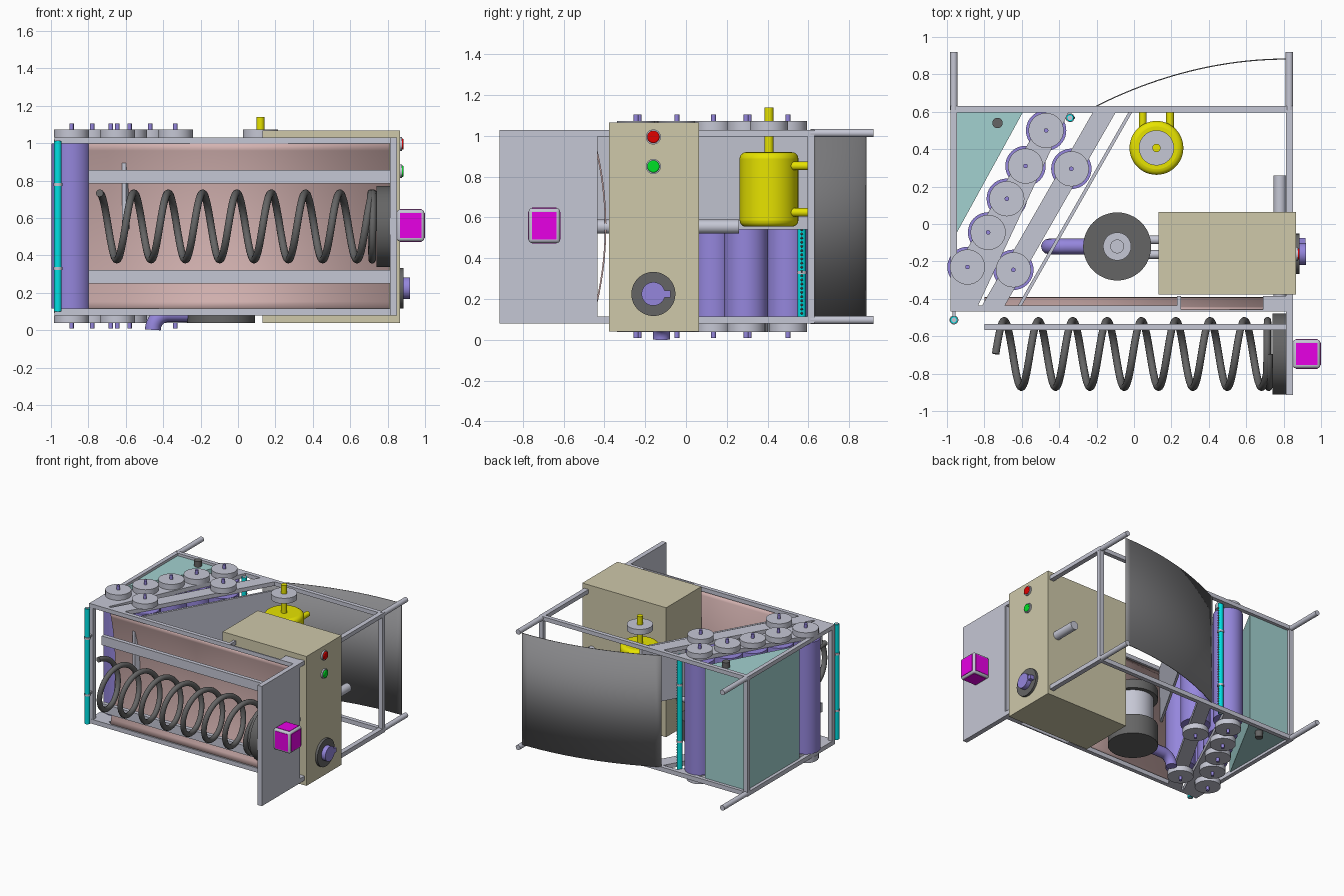
import bpy, bmesh, math
from mathutils import Vector, Matrix

if "Cube" in bpy.data.objects:
    bpy.data.objects.remove(bpy.data.objects["Cube"])

def mat(name, c):
    m = bpy.data.materials.new(name)
    m.diffuse_color = (*c, 1)
    m.use_nodes = True
    m.node_tree.nodes["Principled BSDF"].inputs["Base Color"].default_value = m.diffuse_color
    return m

PURPLE = mat("purple", (0.30, 0.24, 0.72))
STEEL = mat("steel", (0.56, 0.57, 0.66))
DARK = mat("dark_grey", (0.13, 0.13, 0.13))
SHEET = mat("sheet_grey", (0.24, 0.24, 0.25))
BEIGE = mat("beige", (0.62, 0.58, 0.40))
PINK = mat("pink", (0.66, 0.45, 0.44))
TEAL = mat("teal", (0.36, 0.64, 0.63))
CYAN = mat("cyan", (0.0, 0.75, 0.78))
YELLOW = mat("yellow", (0.80, 0.77, 0.0))
MAGENTA = mat("magenta", (0.80, 0.0, 0.78))
RED = mat("red", (0.75, 0.0, 0.0))
GREEN = mat("green", (0.0, 0.75, 0.02))

def finish(name, bm, m):
    bmesh.ops.recalc_face_normals(bm, faces=bm.faces)
    me = bpy.data.meshes.new(name)
    bm.to_mesh(me)
    bm.free()
    ob = bpy.data.objects.new(name, me)
    bpy.context.collection.objects.link(ob)
    if m:
        me.materials.append(m)
    return ob

def bevel(ob, w, n=3):
    b = ob.modifiers.new("bevel", 'BEVEL')
    b.width, b.segments, b.limit_method = w, n, 'ANGLE'
    return ob

def box(name, x0, x1, y0, y1, z0, z1, m=STEEL):
    bm = bmesh.new()
    bmesh.ops.create_cube(bm, size=1, matrix=Matrix.Translation(((x0+x1)/2, (y0+y1)/2, (z0+z1)/2))
                          @ Matrix.Diagonal((x1-x0, y1-y0, z1-z0, 1)))
    return finish(name, bm, m)

def cyl(name, p0, p1, r, m=STEEL, seg=32):
    a, b = Vector(p0), Vector(p1)
    d = b - a
    bm = bmesh.new()
    bmesh.ops.create_cone(bm, cap_ends=True, segments=seg, radius1=r, radius2=r, depth=d.length,
                          matrix=Matrix.Translation((a+b)/2) @ d.to_track_quat('Z', 'Y').to_matrix().to_4x4())
    return finish(name, bm, m)

def vcyl(name, x, y, z0, z1, r, m=STEEL, seg=32):
    return cyl(name, (x, y, z0), (x, y, z1), r, m, seg)

def prism(name, pts, z0, z1, m=STEEL):
    bm = bmesh.new()
    f = bm.faces.new([bm.verts.new((x, y, z0)) for x, y in pts])
    ext = bmesh.ops.extrude_face_region(bm, geom=[f])
    bmesh.ops.translate(bm, vec=(0, 0, z1-z0), verts=[v for v in ext["geom"] if isinstance(v, bmesh.types.BMVert)])
    return finish(name, bm, m)

def strip(name, line, offset, thick, m):
    # sweep a polyline along an offset vector, then thicken it
    bm = bmesh.new()
    a = [bm.verts.new(p) for p in line]
    b = [bm.verts.new(Vector(p) + Vector(offset)) for p in line]
    for i in range(len(line)-1):
        bm.faces.new((a[i], a[i+1], b[i+1], b[i]))
    ob = finish(name, bm, m)
    s = ob.modifiers.new("solid", 'SOLIDIFY')
    s.thickness, s.offset = thick, 0
    return ob

def tube(name, pts, r, m):
    cu = bpy.data.curves.new(name, 'CURVE')
    cu.dimensions, cu.bevel_depth, cu.bevel_resolution, cu.use_fill_caps = '3D', r, 4, True
    s = cu.splines.new('POLY')
    s.points.add(len(pts)-1)
    for p, q in zip(s.points, pts):
        p.co = (*q, 1)
    cu.materials.append(m)
    ob = bpy.data.objects.new(name, cu)
    bpy.context.collection.objects.link(ob)
    return ob

# frame: identical top and bottom layers
ROW1 = [(-0.47, 0.50), (-0.58, 0.31), (-0.68, 0.135), (-0.78, -0.045), (-0.89, -0.23)]
ROW2 = [(-0.335, 0.295), (-0.645, -0.245)]
for lv, z0, z1 in (("top", 0.998, 1.03), ("bottom", 0.08, 0.115)):
    zc = (z0+z1)/2
    box(lv+"_rear_rail", -0.98, 0.85, 0.597, 0.63, z0, z1)
    box(lv+"_left_rail", -0.98, -0.947, -0.467, 0.597, z0, z1)
    box(lv+"_right_rail", 0.812, 0.85, -0.467, 0.597, z0, z1)
    box(lv+"_front_rail", -0.947, 0.23, -0.467, -0.435, z0, z1)
    box(lv+"_front_lip", 0.25, 0.69, -0.467, -0.457, z0, z1)
    box(lv+"_slot_end_left", 0.23, 0.25, -0.467, -0.385, z0, z1)
    box(lv+"_slot_end_right", 0.69, 0.812, -0.467, -0.385, z0, z1)
    for x in (-0.963, 0.831):
        cyl(lv+"_rear_arm", (x, 0.61, zc), (x, 0.92, zc), 0.02)
    # diagonal bearing bars
    prism(lv+"_roller_bar_a", [(-0.948, -0.435), (-0.833, -0.435), (-0.35, 0.597), (-0.47, 0.597), (-0.948, -0.23)], z0, z1)
    prism(lv+"_roller_bar_b", [(-0.812, -0.435), (-0.69, -0.435), (-0.098, 0.597), (-0.22, 0.597)], z0, z1)
for i, (x, y) in enumerate([(-0.963, 0.613), (0.831, 0.613), (-0.963, -0.45), (0.831, -0.45)]):
    box("corner_post_%d" % i, x-0.017, x+0.018, y-0.016, y+0.017, 0.1, 1.01)

# rollers with pulleys and pins
for x, y in ROW1 + ROW2:
    vcyl("roller", x, y, 0.115, 0.998, 0.108, PURPLE, 40)
    vcyl("roller_pin", x, y, 0.008, 1.105, 0.012, PURPLE, 16)
    for z0, z1 in ((0.038, 0.08), (1.03, 1.073)):
        vcyl("roller_pulley", x, y, z0, z1, 0.094)

# teal hopper, drain stubs and dividing sheet
prism("hopper", [(-0.955, 0.605), (-0.59, 0.605), (-0.955, -0.06)], 0.1, 1.01, TEAL)
vcyl("hopper_stub_top", -0.73, 0.54, 1.0, 1.055, 0.028, DARK)
vcyl("hopper_stub_bottom", -0.73, 0.54, 0.05, 0.11, 0.028, DARK)
prism("divider_sheet", [(-0.62, -0.435), (-0.60, -0.435), (-0.01, 0.597), (-0.03, 0.597)], 0.54, 1.0)

# spray pipes
for x, y in ((-0.963, -0.513), (-0.342, 0.568)):
    vcyl("spray_pipe", x, y, 0.1, 1.013, 0.02, CYAN, 24)
    vcyl("spray_pipe_core", x, y, 0.098, 1.015, 0.013, STEEL, 16)
    for z in (0.33, 0.78):
        vcyl("spray_pipe_clip", x, y, z-0.008, z+0.008, 0.024, STEEL, 24)
        if x < -0.9:
            box("spray_bracket", x-0.008, x+0.008, y+0.015, -0.46, z-0.008, z+0.008)
bm = bmesh.new()
for i in range(42):
    bmesh.ops.create_icosphere(bm, subdivisions=1, radius=0.007, matrix=Matrix.Translation((-0.322, 0.568, 0.13+i*0.0205)))
finish("spray_nozzles", bm, DARK)

# rear curved guide sheet
N = 24
arc = []
for i in range(N+1):
    t = i/N
    arc.append((-0.22+1.04*t, 0.62+0.262*(1-(1-t)**2)**0.98, 0.11))
strip("rear_guide_sheet", arc, (0, 0, 0.885), 0.006, SHEET)

# concave pink tray behind the spring
arc = [(-0.8, -0.395-0.06*((z-0.555)/0.44)**2, z) for z in [0.115+0.883*i/24 for i in range(25)]]
strip("concave_tray", arc, (1.61, 0, 0), 0.008, PINK)

# front spring assembly
for n, z0, z1 in (("upper", 0.785, 0.857), ("lower", 0.25, 0.322)):
    box(n+"_guide_bar", -0.8, 0.812, -0.567, -0.535, z0, z1)
box("end_plate", 0.812, 0.85, -0.915, -0.44, 0.08, 1.03)
CY, CZ, R = -0.695, 0.555, 0.178
pts = []
for i in range(9*32+1):
    t = i/32
    x = -0.74 + 0.1835*min(t, 7.9) + 0.012*max(0, t-7.9)
    pts.append((x, CY+R*math.sin(t*math.tau), CZ+R*math.cos(t*math.tau)))
tube("coil_spring", pts, 0.02, DARK)
cyl("spring_disc", (0.74, CY, CZ), (0.812, CY, CZ), 0.217, DARK, 48)

# indicator cube: rounded grey shell with magenta panes
bevel(box("indicator_shell", 0.85, 0.996, CY-0.077, CY+0.077, 0.475, 0.645), 0.015)
box("indicator_pane_x", 0.9, 1.0, CY-0.06, CY+0.06, 0.492, 0.628, MAGENTA)
box("indicator_pane_y", 0.866, 0.98, CY-0.08, CY+0.08, 0.492, 0.628, MAGENTA)
box("indicator_pane_z", 0.866, 0.98, CY-0.06, CY+0.06, 0.472, 0.648, MAGENTA)

# control box, buttons, drive shaft and cross pipe
box("control_box", 0.13, 0.866, -0.378, 0.063, 0.04, 1.067, BEIGE)
for n, z, m in (("stop", 0.995, RED), ("start", 0.85, GREEN)):
    cyl(n+"_button_ring", (0.86, -0.16, z), (0.878, -0.16, z), 0.037)
    bevel(cyl(n+"_button", (0.86, -0.16, z), (0.886, -0.16, z), 0.03, m), 0.006)
cyl("shaft_flange", (0.86, -0.16, 0.225), (0.885, -0.16, 0.225), 0.108, DARK, 48)
cyl("drive_shaft", (0.86, -0.16, 0.225), (0.92, -0.16, 0.225), 0.058, PURPLE)
box("shaft_key", 0.87, 0.918, -0.11, -0.075, 0.208, 0.242, PURPLE)
cyl("cross_pipe", (0.78, -0.45, 0.555), (0.78, 0.26, 0.555), 0.034)

# pump with outlet elbow and links to the box
PX, PY = -0.09, -0.12
for n, z0, z1, r, m in (("base", 0.04, 0.2, 0.182, DARK), ("body", 0.2, 0.42, 0.15, STEEL),
                        ("cap", 0.42, 0.49, 0.182, DARK), ("collar", 0.49, 0.53, 0.075, STEEL),
                        ("tip", 0.53, 0.58, 0.037, STEEL)):
    vcyl("pump_"+n, PX, PY, z0, z1, r, m, 48)
elbow = [(-0.2, PY, 0.087)] + [(-0.37-0.085*math.sin(a), PY, 0.002+0.085*math.cos(a))
                              for a in [i*math.pi/24 for i in range(13)]]
tube("pump_outlet", elbow, 0.042, PURPLE)
for y in (-0.085, -0.163):
    cyl("pump_link", (0.0, y, 0.3), (0.14, y, 0.3), 0.023)

# yellow tank
bevel(vcyl("tank", 0.12, 0.407, 0.555, 0.92, 0.144, YELLOW, 48), 0.03, 4)
vcyl("tank_shaft", 0.12, 0.407, 0.9, 1.14, 0.022, YELLOW)
vcyl("tank_pulley", 0.12, 0.407, 1.03, 1.073, 0.094)
for x in (0.047, 0.193):
    for z in (0.625, 0.853):
        cyl("tank_mount", (x, 0.42, z), (x, 0.6, z), 0.021, YELLOW, 24)

# turn curves into meshes and smooth everything by angle
bpy.ops.object.select_all(action='DESELECT')
for ob in bpy.data.objects:
    if ob.type == 'CURVE':
        ob.select_set(True)
        bpy.context.view_layer.objects.active = ob
bpy.ops.object.convert(target='MESH')
bpy.ops.object.select_all(action='SELECT')
bpy.ops.object.shade_smooth_by_angle(angle=math.radians(35))
